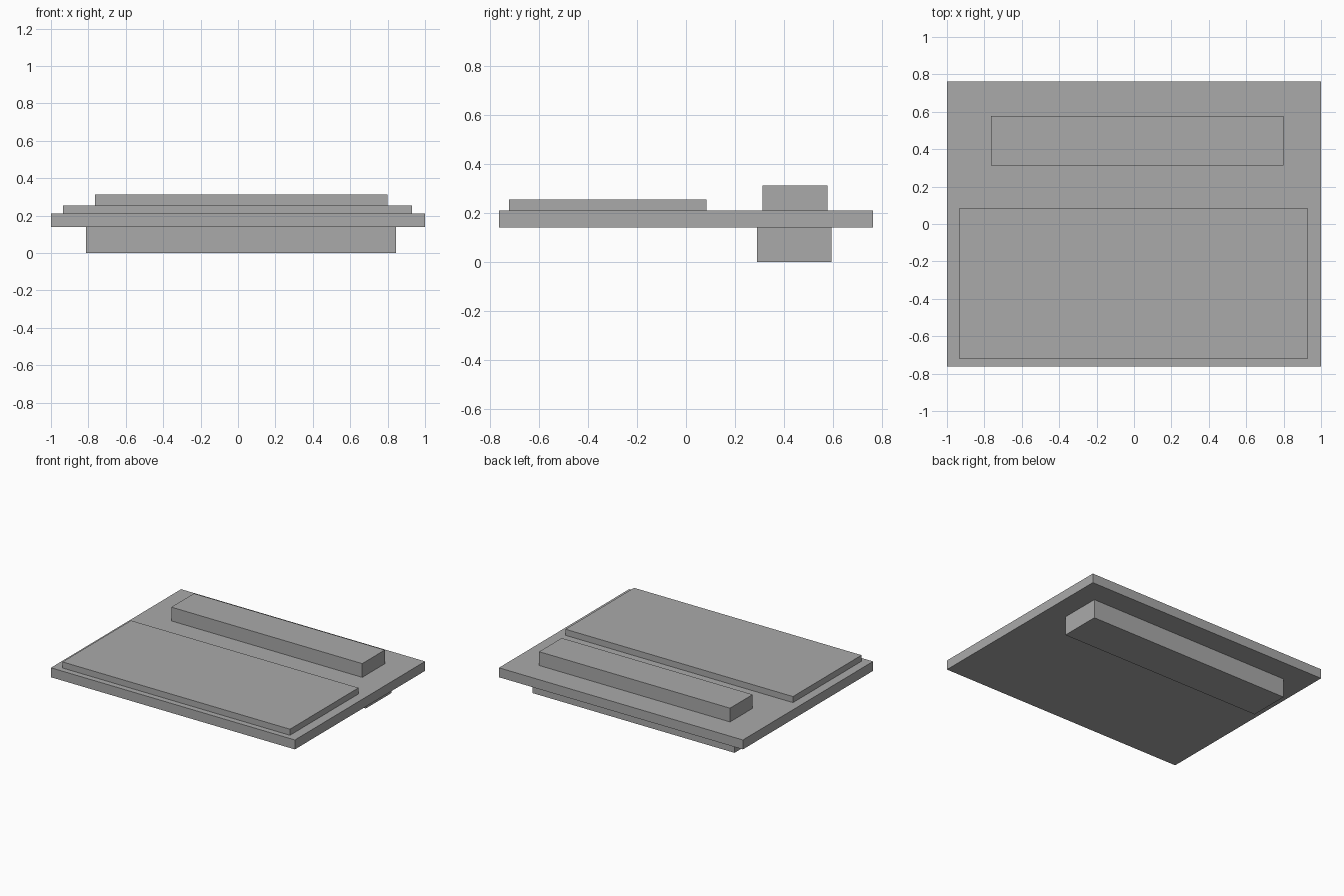
import bpy
import bmesh
from mathutils import Vector

default_cube = bpy.data.objects.get("Cube")
if default_cube:
    bpy.data.objects.remove(default_cube, do_unlink=True)

# Single flat grey
grey = bpy.data.materials.new("plain grey")
grey.use_nodes = True
colour = (0.40, 0.40, 0.40, 1)
grey.diffuse_color = colour
grey.node_tree.nodes["Principled BSDF"].inputs["Base Color"].default_value = colour


def box(name, low, high):
    """Add a flat-faced box spanning two opposite corners."""
    low, high = Vector(low), Vector(high)
    bm = bmesh.new()
    bmesh.ops.create_cube(bm, size=1)
    bmesh.ops.scale(bm, vec=high - low, verts=bm.verts)
    bmesh.ops.translate(bm, vec=(low + high) / 2, verts=bm.verts)
    mesh = bpy.data.meshes.new(name)
    bm.to_mesh(mesh)
    bm.free()
    mesh.materials.append(grey)
    obj = bpy.data.objects.new(name, mesh)
    bpy.context.collection.objects.link(obj)
    return obj


# Levels shared by the stacked parts
slab_bottom, slab_top = 0.14, 0.21

# Main slab
box("base_slab", (-1, -0.762, slab_bottom), (1, 0.762, slab_top))
# Thin raised panel over the front half
box("front_panel", (-0.935, -0.72, slab_top), (0.93, 0.083, 0.255))
# Raised bar toward the back
box("upper_bar", (-0.765, 0.312, slab_top), (0.80, 0.577, 0.312))
# Block hanging under the back
box("lower_block", (-0.813, 0.29, 0), (0.845, 0.593, slab_bottom))
